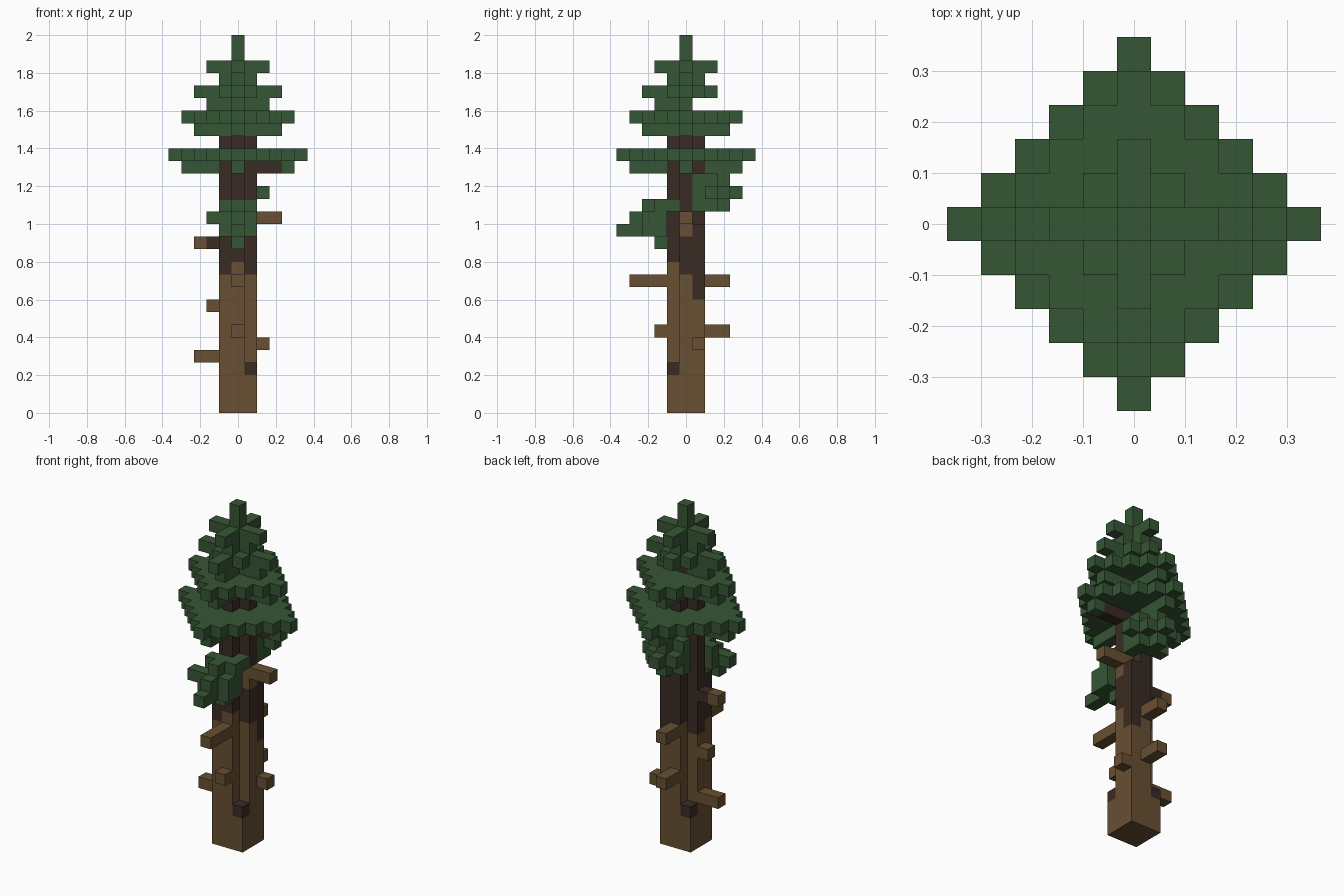
import bpy
import bmesh
from mathutils import Vector

cube = bpy.data.objects.get("Cube")
if cube:
    bpy.data.objects.remove(cube)

UNIT = 2 / 30          # edge of one block
cells = {}             # (x, y, z) -> (part name, colour name)


def material(name, rgb):
    mat = bpy.data.materials.new(name)
    mat.use_nodes = True
    color = (*rgb, 1)
    mat.diffuse_color = color
    bsdf = mat.node_tree.nodes["Principled BSDF"]
    bsdf.inputs["Base Color"].default_value = color
    bsdf.inputs["Roughness"].default_value = 0.9
    return mat


MATERIALS = {
    "light_bark": material("light_bark", (0.138, 0.080, 0.032)),
    "dark_bark": material("dark_bark", (0.042, 0.024, 0.017)),
    "needle_green": material("needle_green", (0.036, 0.092, 0.035)),
}


def put(part, color, x, y, z):
    cells.setdefault((x, y, z), (part, color))


def span(v):
    return range(v[0], v[1] + 1) if isinstance(v, tuple) else (v,)


def box(part, color, xs, ys, zs):
    """Fill a box of blocks; each axis is one index or an inclusive pair."""
    for x in span(xs):
        for y in span(ys):
            for z in span(zs):
                put(part, color, x, y, z)


def diamond(part, z, radius):
    for x in range(-radius, radius + 1):
        reach = radius - abs(x)
        box(part, "needle_green", x, (-reach, reach), z)


def arms(part, z, left, right, front, back):
    box(part, "needle_green", (-left, right), 0, z)
    box(part, "needle_green", 0, (-front, back), z)


# Trunk columns: top of the column and height where bark turns dark
def column(x, y, top, dark_from):
    for z in range(top):
        put("trunk", "light_bark" if z < dark_from else "dark_bark", x, y, z)


column(0, 0, 25, 11)
column(0, -1, 22, 12)
column(0, 1, 22, 11)
column(1, 0, 22, 11)
column(-1, 0, 22, 10)
column(-1, -1, 15, 11)
column(1, 1, 15, 9)
column(1, -1, 4, 3)
column(-1, 1, 4, 3)
cells[1, 0, 14] = cells[1, 0, 15] = ("trunk", "light_bark")

# Bare branch stubs
box("left_branch", "light_bark", (2, 3), 0, 15)
box("left_stub", "light_bark", 2, 1, 5)
box("right_high_stub", "light_bark", -3, 0, 13)
box("right_high_stub", "dark_bark", -2, 0, 13)
box("right_middle_stub", "light_bark", -2, 0, 8)
box("right_low_stub", "light_bark", (-3, -2), 0, 4)
box("front_high_stub", "light_bark", 0, (-4, -2), 10)
box("front_low_stub", "light_bark", 0, -2, 6)
box("back_high_stub", "light_bark", 0, (2, 3), 10)
box("back_low_stub", "light_bark", 0, (2, 3), 6)

# Front foliage clump
clump = "front_foliage"
green = "needle_green"
box(clump, green, (-1, 1), -2, (15, 16))
box(clump, green, 0, -3, 16)
box(clump, green, 1, -1, 16)
box(clump, green, (-2, 1), -3, 15)
box(clump, green, 0, -4, (14, 15))
box(clump, green, 0, -5, 14)
box(clump, green, (-1, 1), -3, 14)
box(clump, green, (0, 1), -2, 14)
box(clump, green, 0, -2, 13)

# Back foliage clump
clump = "back_foliage"
box(clump, green, 1, (1, 2), (16, 18))
box(clump, green, (-1, 0), 2, (16, 18))
box(clump, green, 0, 3, (16, 18))
box(clump, green, (-1, 1), 3, 17)
box(clump, green, 0, 4, 17)
box(clump, green, 2, 2, 17)

# Lower canopy: cross of boughs under a wide diamond
box("lower_canopy", "dark_bark", (2, 3), 0, 19)
arms("lower_canopy", 19, 4, 4, 4, 4)
diamond("lower_canopy", 20, 5)

# Middle canopy; the trunk top inside it is green
for x, y in ((0, 0), (1, 0), (-1, 0), (0, 1), (0, -1)):
    cells.pop((x, y, 22), None)
    cells.pop((x, y, 23), None)
arms("middle_canopy", 22, 3, 3, 3, 3)
diamond("middle_canopy", 23, 4)

# Upper canopy
arms("upper_canopy", 24, 2, 2, 2, 0)
diamond("upper_canopy", 25, 2)
arms("upper_canopy", 25, 3, 3, 3, 2)
arms("upper_canopy", 26, 1, 1, 1, 1)
arms("upper_canopy", 27, 2, 2, 2, 2)

# Tip
box("tree_tip", green, 0, 0, (28, 29))


def build(part):
    """Mesh the outer faces of one part's blocks."""
    bm = bmesh.new()
    colors = list(MATERIALS)
    points = {}
    for cell, (owner, color) in cells.items():
        if owner != part:
            continue
        center = Vector(cell) + Vector((0, 0, 0.5))
        for axis in range(3):
            for sign in (-1, 1):
                normal = Vector((0, 0, 0))
                normal[axis] = sign
                if tuple(int(c + n) for c, n in zip(cell, normal)) in cells:
                    continue
                u = Vector((0, 0, 0))
                u[(axis + 1) % 3] = 0.5
                v = normal.cross(u)
                mid = center + normal / 2
                corners = []
                for p in (mid - u - v, mid + u - v, mid + u + v, mid - u + v):
                    key = tuple(round(c * 2) for c in p)
                    if key not in points:
                        points[key] = bm.verts.new(p * UNIT)
                    corners.append(points[key])
                face = bm.faces.new(corners)
                face.material_index = colors.index(color)
    mesh = bpy.data.meshes.new(part)
    bm.to_mesh(mesh)
    bm.free()
    for mat in MATERIALS.values():
        mesh.materials.append(mat)
    bpy.context.collection.objects.link(bpy.data.objects.new(part, mesh))


for part in sorted({owner for owner, _ in cells.values()}):
    build(part)
